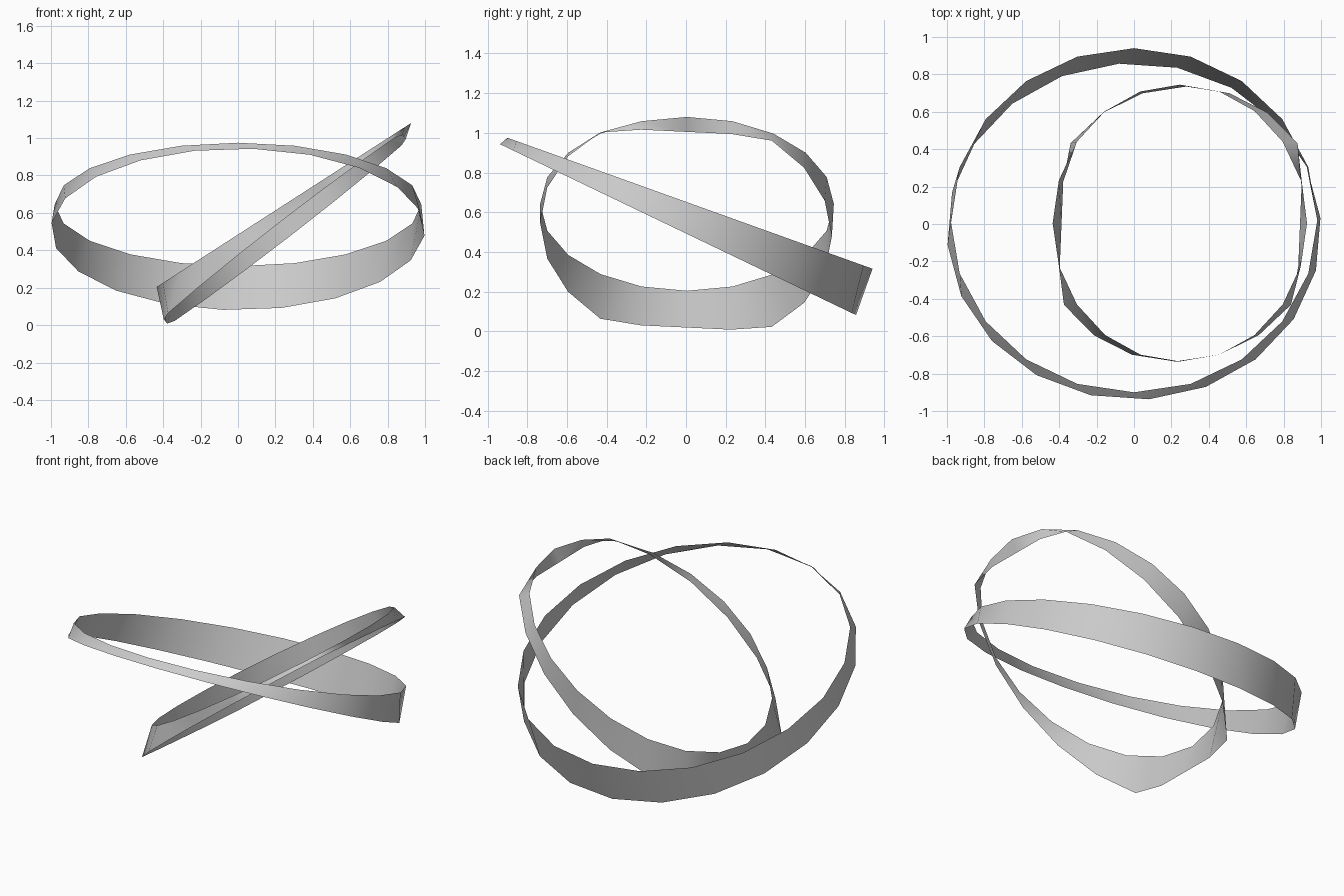
import bpy, math
from mathutils import Vector

if "Cube" in bpy.data.objects:
    bpy.data.objects.remove(bpy.data.objects["Cube"])

SIDES = 20


def edge_loop(centre, a, b, phase=0.0, clamp=1.0):
    """Tilted ellipse; clamp flattens its two ends along axis a."""
    c, a, b = Vector(centre), Vector(a), Vector(b)
    pts = []
    for i in range(SIDES):
        t = 2 * math.pi * i / SIDES + math.radians(phase)
        k = max(-clamp, min(clamp, math.cos(t)))
        pts.append(c + a * k + b * math.sin(t))
    return pts


def ribbon(name, upper, lower):
    """Thin band bridging two edge loops."""
    n = SIDES
    faces = [(i, n + i, n + (i + 1) % n, (i + 1) % n) for i in range(n)]
    mesh = bpy.data.meshes.new(name)
    mesh.from_pydata(upper + lower, [], faces)
    for p in mesh.polygons:
        p.use_smooth = True
    obj = bpy.data.objects.new(name, mesh)
    bpy.context.collection.objects.link(obj)
    return obj


# Large ring, high and narrow at the front, low and wide at the back
ribbon("large_ring",
       edge_loop((0, 0.02, 0.645), (0.98, 0, 0), (0, 0.92, -0.33)),
       edge_loop((0, -0.04, 0.512), (1.0, 0, 0), (0, 0.90, -0.432), phase=4.6))

# Small ring, steeply tilted, rising to the right
ribbon("small_ring",
       edge_loop((0.245, 0.005, 0.642), (0.68, 0, 0.438), (0, 0.74, 0)),
       edge_loop((0.25, 0.0, 0.512), (0.75, 0, 0.58), (0.03, 0.735, -0.035),
                 clamp=0.85))
